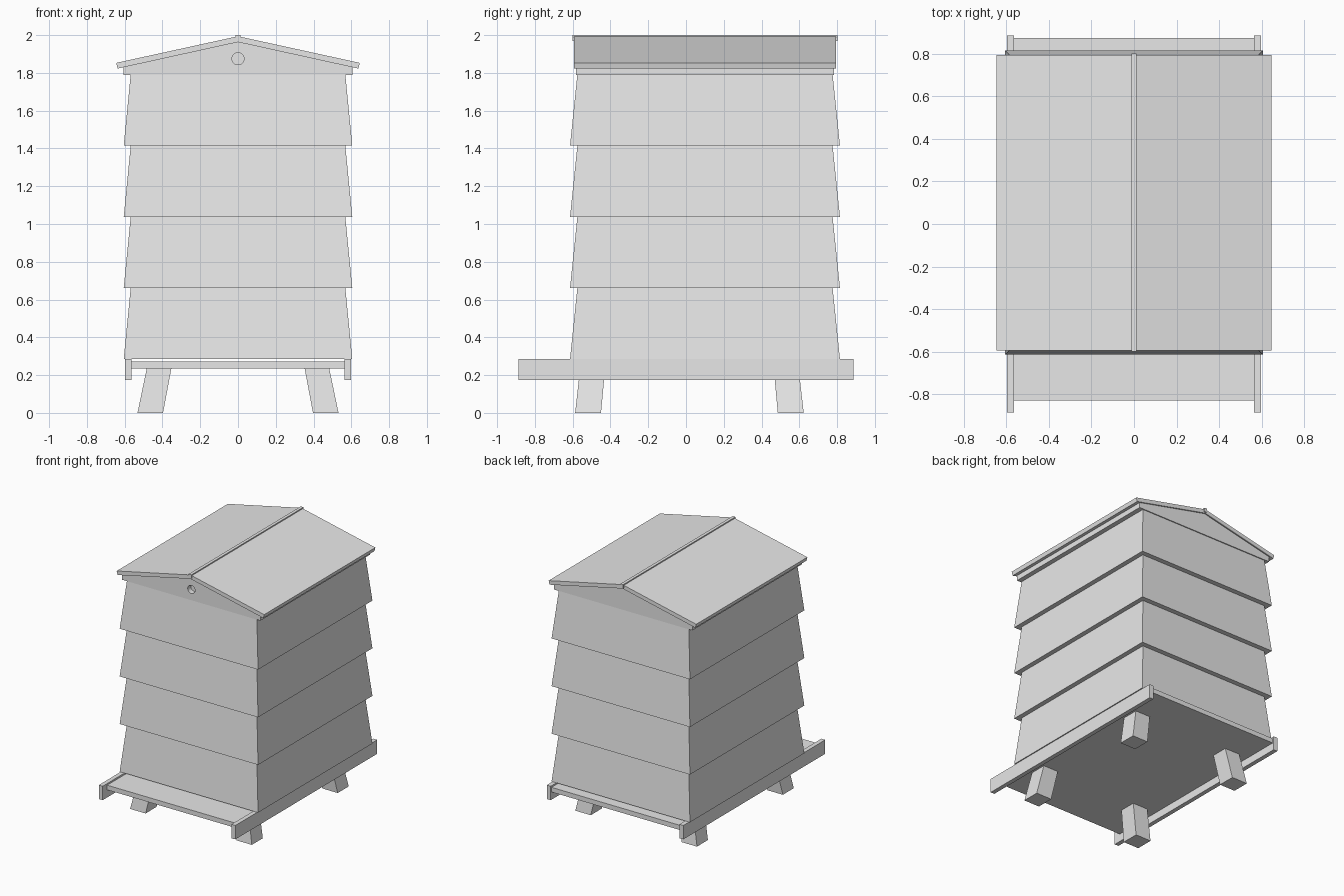
import bpy, bmesh, math

if "Cube" in bpy.data.objects:
    bpy.data.objects.remove(bpy.data.objects["Cube"])

grey = bpy.data.materials.new("painted_grey")
grey.diffuse_color = (0.8, 0.8, 0.8, 1)
grey.use_nodes = True
grey.node_tree.nodes["Principled BSDF"].inputs["Base Color"].default_value = grey.diffuse_color


def make(name, verts, faces):
    me = bpy.data.meshes.new(name)
    bm = bmesh.new()
    vs = [bm.verts.new(v) for v in verts]
    for f in faces:
        bm.faces.new([vs[i] for i in f])
    bmesh.ops.recalc_face_normals(bm, faces=bm.faces)
    bm.to_mesh(me)
    bm.free()
    me.materials.append(grey)
    ob = bpy.data.objects.new(name, me)
    bpy.context.collection.objects.link(ob)
    return ob


def frustum(name, bottom, top, z0, z1):
    """Block between two rectangles given as (x0, x1, y0, y1)."""
    verts = []
    for (x0, x1, y0, y1), z in ((bottom, z0), (top, z1)):
        verts += [(x0, y0, z), (x1, y0, z), (x1, y1, z), (x0, y1, z)]
    return make(name, verts, [(0, 1, 2, 3), (4, 5, 6, 7), (0, 1, 5, 4),
                              (1, 2, 6, 5), (2, 3, 7, 6), (3, 0, 4, 7)])


def prism(name, profile, y0, y1):
    """Extrude an x-z profile along y."""
    n = len(profile)
    verts = [(x, y, z) for y in (y0, y1) for x, z in profile]
    faces = [tuple(range(n)), tuple(range(n, 2 * n))]
    faces += [(i, (i + 1) % n, (i + 1) % n + n, i + n) for i in range(n)]
    return make(name, verts, faces)


# Tapered, stacked hive boxes with overhanging lower edges
levels = [0.285, 0.662, 1.038, 1.415, 1.792]
for i in range(4):
    frustum(f"hive_box_{i + 1}", (-0.605, 0.605, -0.614, 0.815),
            (-0.568, 0.568, -0.575, 0.776), levels[i], levels[i + 1])

# Floor board with a see-through gap below the boxes
fl = (-0.565, 0.565, -0.83, 0.875)
frustum("floor_board", fl, fl, 0.235, 0.272)

# Side rails and splayed legs
for s, side in ((-1, "left"), (1, "right")):
    r = (*sorted((s * 0.563, s * 0.597)), -0.886, 0.886)
    frustum(f"{side}_rail", r, r, 0.175, 0.285)
    bx = sorted((s * 0.397, s * 0.532))
    tx = sorted((s * 0.352, s * 0.482))
    for t, end in ((-1, "front"), (1, "back")):
        by = sorted((0.018 + t * 0.468, 0.018 + t * 0.605))
        ty = sorted((0.018 + t * 0.446, 0.018 + t * 0.578))
        frustum(f"{end}_{side}_leg", (*bx, *by), (*tx, *ty), 0, 0.24)

# Gabled roof body
gable = prism("roof_gable", [(-0.605, 1.79), (0.605, 1.79), (0.605, 1.832),
                             (0, 1.963), (-0.605, 1.832)], -0.583, 0.784)

# Round vent recess in the front gable
bpy.ops.mesh.primitive_cylinder_add(vertices=24, radius=0.032, depth=0.08,
                                    location=(0, -0.583, 1.875),
                                    rotation=(math.pi / 2, 0, 0))
cutter = bpy.context.object
cutter.name = "vent_cutter"
cutter.data.materials.append(grey)
cutter.hide_render = True
cutter.display_type = 'WIRE'
mod = gable.modifiers.new("vent", 'BOOLEAN')
mod.operation = 'DIFFERENCE'
mod.solver = 'EXACT'
mod.object = cutter

# Sloping roof panels and ridge strip
for s, side in ((-1, "left"), (1, "right")):
    prism(f"{side}_roof_panel", [(0, 1.963), (s * 0.637, 1.823),
                                 (s * 0.645, 1.853), (0, 1.994)], -0.594, 0.794)
prism("ridge_strip", [(-0.012, 1.97), (0.012, 1.97), (0.012, 2.0), (-0.012, 2.0)],
      -0.6, 0.801)
